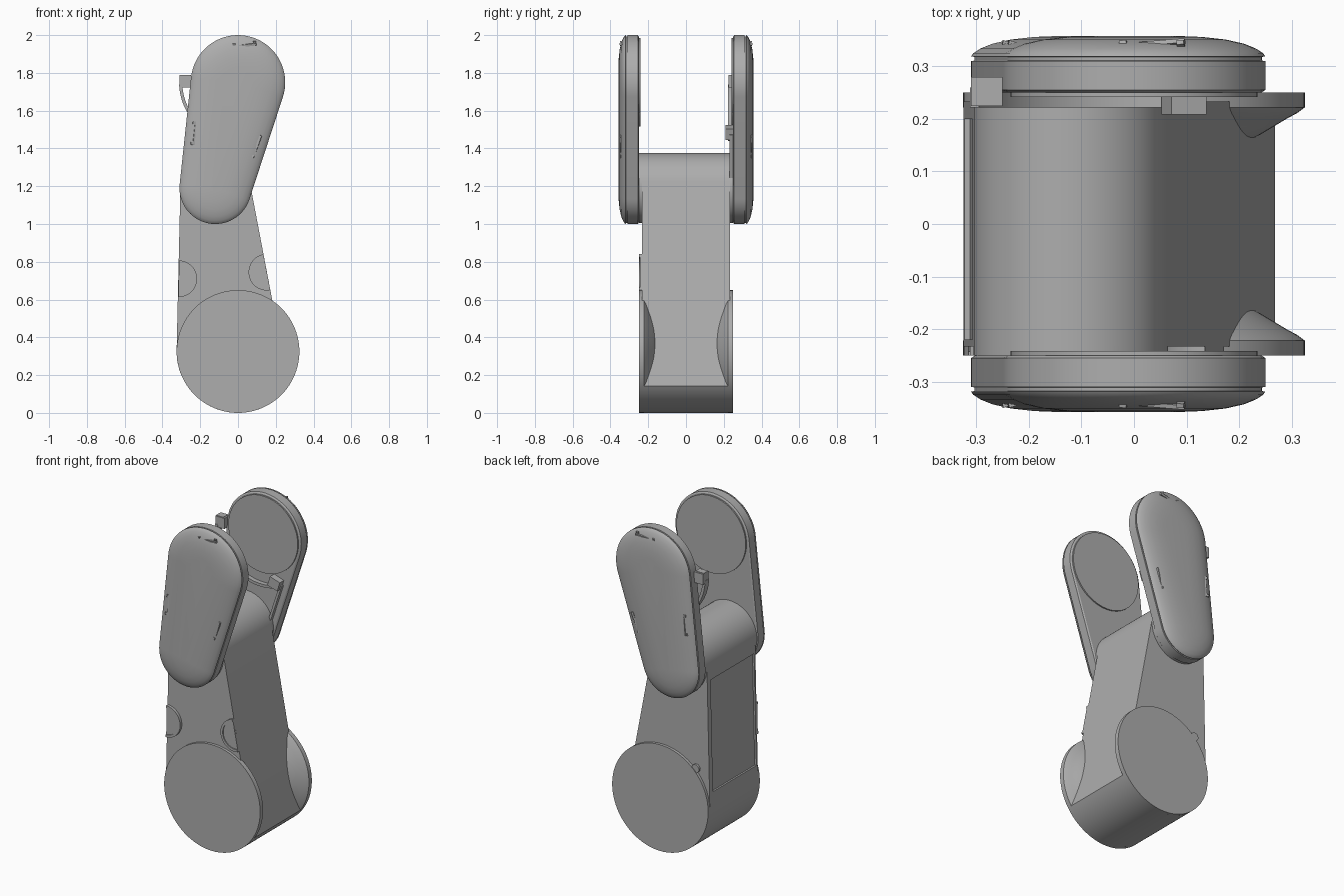
import bpy, bmesh, math
from mathutils import Matrix, Vector

cube = bpy.data.objects.get("Cube")
if cube:
    bpy.data.objects.remove(cube, do_unlink=True)

grey = bpy.data.materials.new("casing grey")
grey.use_nodes = True
COLOUR = (0.42, 0.42, 0.42, 1)
grey.diffuse_color = COLOUR
bsdf = grey.node_tree.nodes["Principled BSDF"]
bsdf.inputs["Base Color"].default_value = COLOUR
bsdf.inputs["Roughness"].default_value = 0.6

# Joint centres (x, z) and radii
BASE, BASE_R = Vector((0, 0.325)), 0.325
ELBOW, ELBOW_R = Vector((-0.12, 1.19)), 0.185
HEAD, HEAD_R = Vector((0, 1.75)), 0.25
END_R = 0.19


def finish(name, bm):
    bmesh.ops.recalc_face_normals(bm, faces=bm.faces)
    mesh = bpy.data.meshes.new(name)
    bm.to_mesh(mesh)
    bm.free()
    mesh.materials.append(grey)
    obj = bpy.data.objects.new(name, mesh)
    bpy.context.collection.objects.link(obj)
    bpy.ops.object.select_all(action="DESELECT")
    obj.select_set(True)
    bpy.context.view_layer.objects.active = obj
    bpy.ops.object.shade_smooth_by_angle(angle=math.radians(28))
    return obj


def arc(centre, r, start, end, n=32):
    angles = [math.radians(start + (end - start) * i / n) for i in range(n + 1)]
    return [(centre[0] + r * math.cos(a), centre[1] + r * math.sin(a)) for a in angles]


def circle(centre, r, n=64):
    return arc(centre, r, 0, 360, n)[:-1]


def loft(name, sections):
    """Skin matching (x, z) outlines placed along y, capped at both ends."""
    bm = bmesh.new()
    rings = [[bm.verts.new((x, y, z)) for x, z in pts] for y, pts in sections]
    for a, b in zip(rings, rings[1:]):
        for i in range(len(a)):
            j = (i + 1) % len(a)
            bm.faces.new((a[i], a[j], b[j], b[i]))
    bm.faces.new(rings[0])
    bm.faces.new(rings[-1])
    return finish(name, bm)


def box(name, centre, size, rotation=None):
    bm = bmesh.new()
    bmesh.ops.create_cube(bm, size=1)
    m = Matrix.Translation(centre) @ (rotation or Matrix()) @ Matrix.Diagonal((*size, 1))
    bmesh.ops.transform(bm, matrix=m, verts=bm.verts)
    return finish(name, bm)


# Main body: base drum tapering to the elbow, with a flat sloping right side
SLOPE, TANGENT, CUT = 10.8, 178.7, 325.6
outline = arc(BASE, BASE_R, TANGENT, CUT, 48) + arc(ELBOW, ELBOW_R, SLOPE, TANGENT, 40)
body = loft("link_body", [(-0.233, outline), (0.233, outline)])

# Recessed service panel in the left-hand side
cutter = box("panel_cutter", (-0.316, -0.01, 0.77), (0.024, 0.42, 0.68),
             Matrix.Rotation(math.radians(1.3), 4, "Y"))
cutter.hide_render = True
cutter.hide_set(True)
cut = body.modifiers.new("panel", "BOOLEAN")
cut.operation, cut.solver, cut.object = "DIFFERENCE", "EXACT", cutter
bpy.context.view_layer.objects.active = body
bpy.ops.object.modifier_apply(modifier=cut.name)
bpy.data.objects.remove(cutter, do_unlink=True)

# Elbow barrel between the side covers
loft("elbow_barrel", [(y, circle(ELBOW, ELBOW_R)) for y in (-0.25, 0.25)])

FLARE = [(0.15, 0.2), (0.17, 0.24), (0.185, 0.265), (0.2, 0.29), (0.212, 0.312),
         (0.222, BASE_R), (0.25, BASE_R)]
# Side cover: offset from the outer edge against distance from the middle
COVER = [(0.008, 0.25), (0, 0.255), (0, 0.31), (0.006, 0.311), (0.006, 0.318), (0, 0.319),
         (0.004, 0.325), (0.018, 0.334), (0.04, 0.343), (0.075, 0.351), (0.12, 0.356),
         (0.17, 0.358)]


def cover_outline(inset):
    axis = HEAD - ELBOW
    lean = math.degrees(math.atan2(axis.y, axis.x))
    spread = math.degrees(math.acos((END_R - HEAD_R) / axis.length))
    return (arc(HEAD, HEAD_R - inset, lean - spread, lean + spread, 40)
            + arc(ELBOW, END_R - inset, lean + spread, lean + 360 - spread, 32))


# Latch slots: x, z and angle of each on the cover
SLOTS = [(0.035, 1.945, 7), (-0.228, 1.48, 84), (0.1, 1.41, 70)]

for side, label in ((-1, "front"), (1, "back")):
    # Flared end flange of the base drum
    loft(label + "_base_flange", [(side * y, circle(BASE, r, 96)) for y, r in FLARE])
    # Domed cover with a seam groove and an inner bearing disc
    loft(label + "_cover", [(side * y, cover_outline(d)) for d, y in COVER])
    loft(label + "_bearing_disc", [(side * y, circle(HEAD, 0.235)) for y in (0.242, 0.27)])
    for i, (x, z, angle) in enumerate(SLOTS):
        turn = Matrix.Rotation(-math.radians(angle), 4, "Y")
        # Lean the latch outwards with the dome
        out = Vector((x, z)) - HEAD if i == 0 else Vector((1 if x > 0 else -1, 0))
        hinge = Vector((out.y, 0, -out.x)).normalized()
        tilt = Matrix.Rotation(math.radians(-16 * side), 4, hinge)
        box(f"{label}_latch_{i}", (x, side * 0.343, z), (0.125, 0.008, 0.012), tilt @ turn)
        for end in (-1, 1):
            offset = turn @ Vector((end * 0.055, 0, 0.006))
            box(f"{label}_latch_{i}_end", Vector((x, side * 0.343, z)) + offset,
                (0.014, 0.008, 0.022), tilt @ turn)

# Half-round bosses at the edges of the front face
for name, centre, start in (("left_boss", (-0.314, 0.71), -91), ("right_boss", (0.153, 0.745), 100.8)):
    for part, r, depth in (("_rim", 0.097, 0.25), ("_pad", 0.082, 0.244)):
        span = arc(centre, r, start, start + 180)
        hole = arc(centre, 0.082, start + 180, start)
        loft(name + part, [(-0.22, span + hole if part == "_rim" else span),
                           (-depth, span + hole if part == "_rim" else span)])

# Small stop peg on the back flange
loft("stop_peg", [(y, circle((-0.235, 0.565), 0.025, 16)) for y in (0.2, 0.246)])

# Cable guide curling under the head on the back cover
guide = arc(HEAD, 0.312, 182, 292) + arc(HEAD, 0.295, 292, 182)
loft("cable_guide", [(0.222, guide), (0.26, guide)])
box("guide_block", (-0.28, 0.252, 1.755), (0.06, 0.055, 0.065))
box("guide_lip", (-0.285, 0.25, 1.782), (0.05, 0.04, 0.016))
box("cable_clip", (0.095, 0.228, 1.485), (0.07, 0.04, 0.06),
    Matrix.Rotation(math.radians(18), 4, "Y"))
box("cable_rail", (0.09, 0.24, 1.36), (0.015, 0.022, 0.24),
    Matrix.Rotation(math.radians(18), 4, "Y"))
